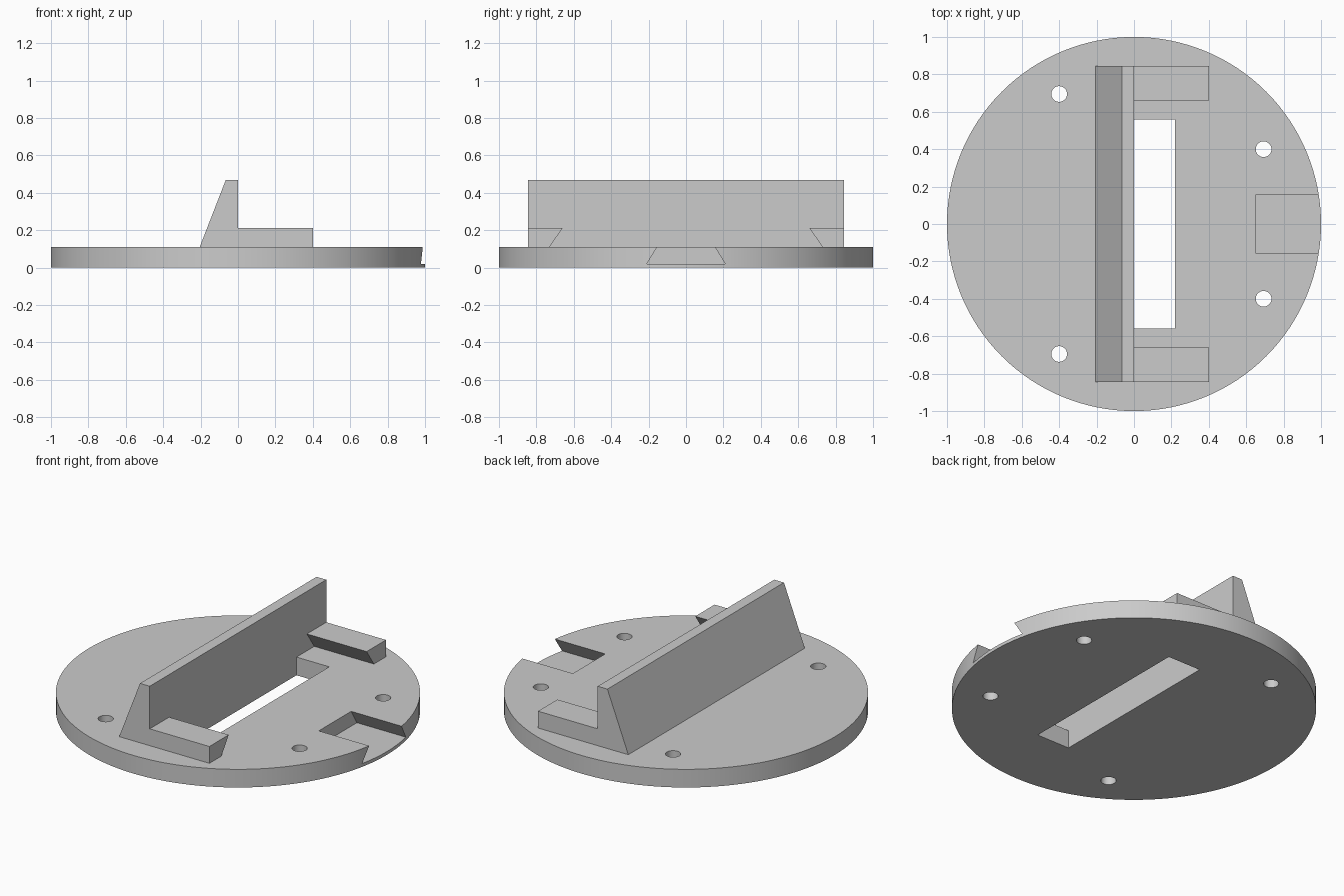
import bpy
import bmesh
from mathutils import Vector

cube = bpy.data.objects.get("Cube")
if cube:
    bpy.data.objects.remove(cube, do_unlink=True)

BASE_TOP = 0.11

grey = bpy.data.materials.new("plain grey")
grey.use_nodes = True
colour = (0.6, 0.6, 0.6, 1)
grey.diffuse_color = colour
grey.node_tree.nodes["Principled BSDF"].inputs["Base Color"].default_value = colour


def finish(name, bm):
    bmesh.ops.recalc_face_normals(bm, faces=bm.faces)
    mesh = bpy.data.meshes.new(name)
    bm.to_mesh(mesh)
    bm.free()
    mesh.materials.append(grey)
    obj = bpy.data.objects.new(name, mesh)
    bpy.context.collection.objects.link(obj)
    return obj


def prism(name, profile, direction):
    """Extrude a closed 3D outline along a direction."""
    bm = bmesh.new()
    face = bm.faces.new([bm.verts.new(p) for p in profile])
    result = bmesh.ops.extrude_face_region(bm, geom=[face], use_keep_orig=True)
    verts = [v for v in result["geom"] if isinstance(v, bmesh.types.BMVert)]
    bmesh.ops.translate(bm, verts=verts, vec=Vector(direction))
    return finish(name, bm)


def cylinder(name, x, y, radius, z0, z1, sides):
    bm = bmesh.new()
    bmesh.ops.create_cone(bm, cap_ends=True, segments=sides,
                          radius1=radius, radius2=radius, depth=z1 - z0)
    bmesh.ops.translate(bm, verts=bm.verts, vec=(x, y, (z0 + z1) / 2))
    return finish(name, bm)


# Round base plate
base = cylinder("base_plate", 0, 0, 1, 0, BASE_TOP, 128)

# Cutters: long slot, dovetail pocket at the rim, four screw holes
cutters = [
    prism("slot_cutter",
          [(0, -0.56, -0.1), (0.22, -0.56, -0.1), (0.22, 0.56, -0.1), (0, 0.56, -0.1)],
          (0, 0, 0.4)),
    prism("dovetail_cutter",
          [(0.65, -0.21, 0.02), (0.65, 0.21, 0.02), (0.65, 0.1, 0.2), (0.65, -0.1, 0.2)],
          (0.5, 0, 0)),
]
for x, y in ((-0.4, 0.695), (0.693, 0.4)):
    for side in (1, -1):
        cutters.append(cylinder("hole_cutter", x, side * y, 0.042, -0.1, 0.3, 32))

bpy.context.view_layer.objects.active = base
for cutter in cutters:
    cutter.hide_render = True
    mod = base.modifiers.new("cut", 'BOOLEAN')
    mod.operation = 'DIFFERENCE'
    mod.solver = 'EXACT'
    mod.object = cutter
    bpy.ops.object.modifier_apply(modifier=mod.name)
for cutter in cutters:
    bpy.data.objects.remove(cutter, do_unlink=True)

# Upright wall with a sloping back
prism("sloped_wall",
      [(-0.205, -0.845, BASE_TOP), (0, -0.845, BASE_TOP),
       (0, -0.845, 0.47), (-0.065, -0.845, 0.47)],
      (0, 1.69, 0))

# Two undercut guide rails
for name, s in (("left_rail", 1), ("right_rail", -1)):
    prism(name,
          [(0, s * 0.845, BASE_TOP), (0, s * 0.73, BASE_TOP),
           (0, s * 0.66, 0.212), (0, s * 0.845, 0.212)],
          (0.4, 0, 0))

# Smooth the round walls, keep corners crisp
bpy.ops.object.select_all(action='DESELECT')
base.select_set(True)
bpy.context.view_layer.objects.active = base
bpy.ops.object.shade_smooth_by_angle()
